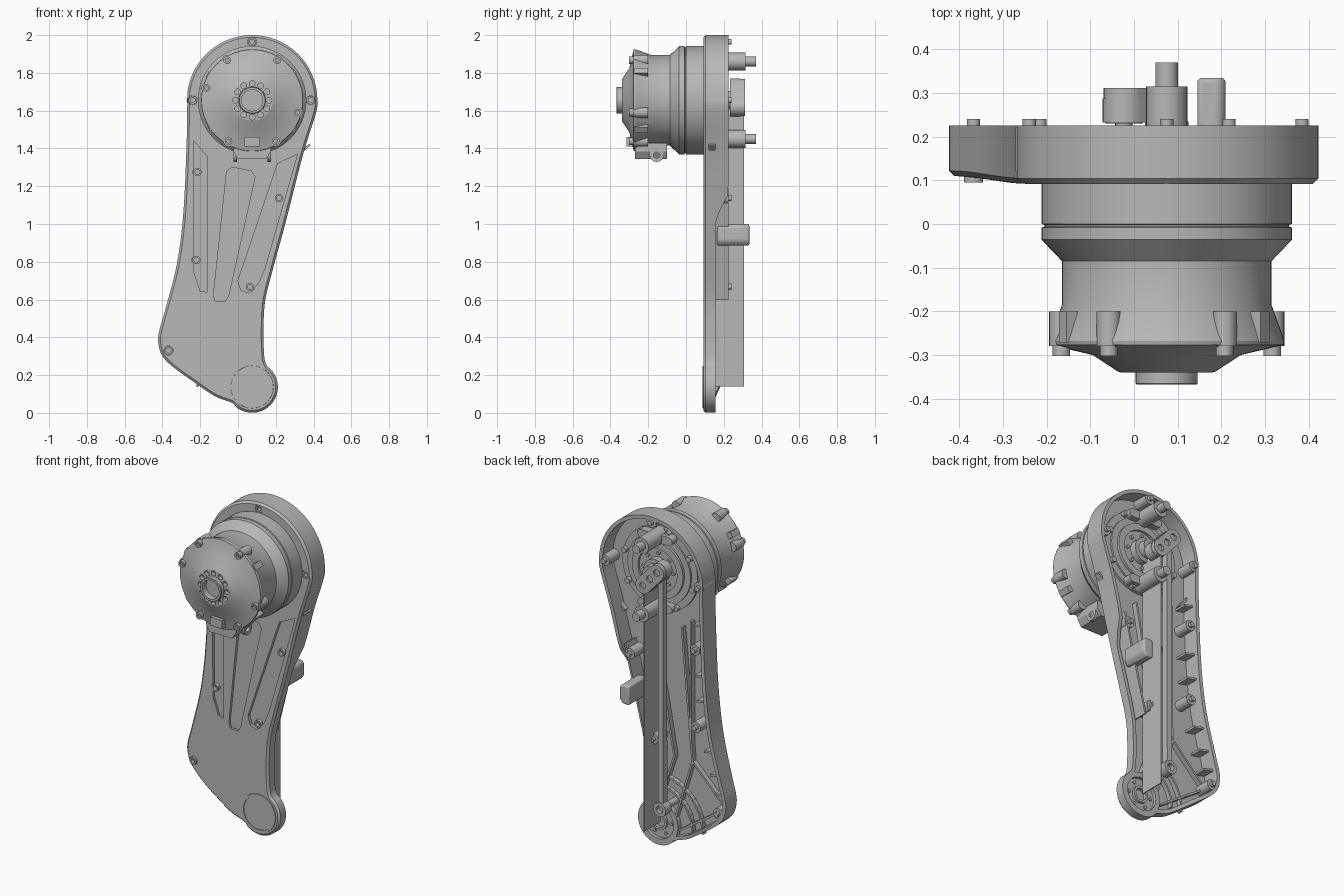
import bpy, bmesh
from math import sin, cos, radians, hypot, pi
from mathutils import Vector

cube = bpy.data.objects.get("Cube")
if cube:
    bpy.data.objects.remove(cube)

metal = bpy.data.materials.new("plain_grey")
metal.use_nodes = True
metal.diffuse_color = (0.48, 0.48, 0.48, 1)
metal.node_tree.nodes["Principled BSDF"].inputs["Base Color"].default_value = (0.48, 0.48, 0.48, 1)

HIP = (0.075, 1.655)
ANKLE = (0.075, 0.137)


def finish(name, bm):
    bmesh.ops.remove_doubles(bm, verts=bm.verts, dist=1e-5)
    bmesh.ops.recalc_face_normals(bm, faces=bm.faces)
    me = bpy.data.meshes.new(name)
    bm.to_mesh(me)
    bm.free()
    me.materials.append(metal)
    ob = bpy.data.objects.new(name, me)
    bpy.context.collection.objects.link(ob)
    return ob


def activate(ob):
    bpy.ops.object.select_all(action='DESELECT')
    ob.select_set(True)
    bpy.context.view_layer.objects.active = ob


def smooth(ob):
    activate(ob)
    bpy.ops.object.shade_smooth_by_angle(angle=radians(32))
    return ob


def add_lathe(bm, centre, profile, seg=48):
    """Revolve (radius, y) points around a front-to-back axis."""
    cx, cz = centre
    rings = []
    for r, y in profile:
        n = seg if r > 0 else 1
        rings.append([bm.verts.new((cx + r * cos(2 * pi * i / seg), y, cz + r * sin(2 * pi * i / seg)))
                      for i in range(n)])
    for a, b in zip(rings, rings[1:]):
        for i in range(seg):
            j = (i + 1) % seg
            vs = [a[i % len(a)], a[j % len(a)], b[j % len(b)], b[i % len(b)]]
            bm.faces.new(list(dict.fromkeys(vs)))


def add_rod(bm, centre, r, y0, y1, seg=20):
    add_lathe(bm, centre, [(0, y0), (r, y0), (r, y1), (0, y1)], seg)


def add_prism(bm, poly, y0, y1):
    a = [bm.verts.new((x, y0, z)) for x, z in poly]
    b = [bm.verts.new((x, y1, z)) for x, z in poly]
    bm.faces.new(a)
    bm.faces.new(b)
    for i in range(len(a)):
        j = (i + 1) % len(a)
        bm.faces.new((a[i], a[j], b[j], b[i]))


def add_bar(bm, p, q, width, y0, y1, rounded=False):
    d = (Vector(q) - Vector(p)).normalized() * width / 2
    n = Vector((-d.y, d.x))
    steps = 10 if rounded else 1
    poly = []
    for end, s in ((Vector(q), 1), (Vector(p), -1)):
        for i in range(steps + 1):
            t = -pi / 2 + pi * i / steps
            poly.append(end + s * (d * (cos(t) if rounded else 0) + n * sin(t)))
    add_prism(bm, poly, y0, y1)


def rods(name, centres, r, y0, y1, seg=20):
    bm = bmesh.new()
    for c in centres:
        add_rod(bm, c, r, y0, y1, seg)
    return smooth(finish(name, bm))


def lathe(name, centre, profile, seg=48):
    bm = bmesh.new()
    add_lathe(bm, centre, profile, seg)
    return smooth(finish(name, bm))


def cut(ob, bm):
    tool = finish("cutter", bm)
    tool.hide_render = True
    mod = ob.modifiers.new("cut", 'BOOLEAN')
    mod.operation, mod.solver, mod.object = 'DIFFERENCE', 'EXACT', tool
    activate(ob)
    bpy.ops.object.modifier_apply(modifier=mod.name)
    bpy.data.objects.remove(tool)
    return smooth(ob)


def around(centre, r, angles):
    return [(centre[0] + r * cos(radians(a)), centre[1] + r * sin(radians(a))) for a in angles]


def ramp(v, a, b):
    t = min(1, max(0, (v - a) / (b - a)))
    return t * t * (3 - 2 * t)


# Leg shell outline: hip arc, rear side, ankle arc, front side
points = around(HIP, 0.345, range(-10, 190, 13))
points += [(-.273, 1.4), (-.29, 1.05), (-.325, .78), (-.39, .53), (-.418, .43), (-.422, .37), (-.40, .30),
           (-.34, .24), (-.25, .175), (-.15, .105), (-.1, .078)]
points += around(ANKLE, 0.136, range(218, 402, 13))
points += [(.15, .255), (.138, .31), (.135, .45), (.145, .6), (.19, .78), (.25, 1.0), (.345, 1.37)]
points = [Vector(p) for p in points]
outline = []
for i, p1 in enumerate(points):
    p0, p2, p3 = points[i - 1], points[(i + 1) % len(points)], points[(i + 2) % len(points)]
    for k in range(5):
        t = k / 5
        outline.append(0.5 * (2 * p1 + (p2 - p0) * t + (2 * p0 - 5 * p1 + 4 * p2 - p3) * t * t
                              + (3 * p1 - p0 - 3 * p2 + p3) * t ** 3))


def inset(d):
    res = []
    for i, p in enumerate(outline):
        t = (outline[(i + 1) % len(outline)] - outline[i - 1]).normalized()
        res.append(p + Vector((-t.y, t.x)) * d)
    return res


def wall_back(x, z):
    if x > 0:
        return 0.155 + 0.071 * ramp(z, 1.0, 1.18)
    return 0.226 - 0.071 * ramp(x, -.36, -.08) * (z < 0.5)


def front(x, z):
    return 0.092 + 0.018 * ramp(-x, 0.25, 0.42)


bm = bmesh.new()
rings = []
for d, depth in ((0.012, front), (0, lambda x, z: front(x, z) + 0.012), (0, wall_back),
                 (0.022, wall_back), (0.022, lambda x, z: 0.125)):
    rings.append([bm.verts.new((q.x, depth(p.x, p.y), q.y)) for p, q in zip(outline, inset(d))])
for a, b in zip(rings, rings[1:]):
    for i in range(len(a)):
        j = (i + 1) % len(a)
        bm.faces.new((a[i], a[j], b[j], b[i]))
bm.faces.new(rings[0])
bm.faces.new(rings[-1])
shell = finish("leg_shell", bm)

# Recessed pockets and screw holes in the front of the shell
screws = [(.075, 1.965), (-.24, 1.655), (.385, 1.655), (-.215, 1.275), (-.22, .81), (.218, 1.137),
          (.063, .667), (-.368, .33)]
pockets = [[(-.235, 1.44), (-.165, 1.36), (-.165, .64), (-.2, .645), (-.235, .75)],
           [(-.06, 1.28), (-.03, 1.3), (.07, 1.28), (.09, 1.25), (-.05, .62), (-.07, .59), (-.12, .59), (-.13, .62)],
           [(.315, 1.37), (.21, 1.32), (.0, .7), (.015, .65), (.06, .635), (.11, .69), (.14, .76)]]
bm = bmesh.new()
for poly in pockets:
    add_prism(bm, poly, 0.05, 0.112)
cut(shell, bm)
bm = bmesh.new()
for c in screws:
    add_rod(bm, c, 0.024, 0.05, 0.118)
cut(shell, bm)
for c in screws:
    lathe("screw_sleeve", c, [(.013, .118), (.013, .095), (.022, .095), (.022, .118), (.013, .118)], 20)
rods("screw_boss", screws, 0.032, 0.12, 0.222)
rods("screw_tip", screws, 0.015, 0.22, 0.241)

# Inner ribs: short fins on the rear wall, long ribs and ankle arcs
bm = bmesh.new()
for z, x in ((1.42, -.26), (1.12, -.27), (.97, -.28), (.68, -.33), (.55, -.37), (.44, -.4)):
    add_bar(bm, (x, z), (x + 0.07, z - 0.015), 0.012, 0.12, 0.2)
for p, q in (((-.14, 1.4), (-.14, .62)), ((-.08, 1.35), (-.15, .56)), ((.11, 1.33), (-.03, .56)),
             ((-.15, .56), (-.38, .33)), ((-.03, .56), (.07, .27)), ((-.15, .56), (-.04, .2)),
             ((-.37, .33), (-.06, .12)), ((.3, 1.35), (.38, 1.42)), ((-.2, 1.42), (-.26, 1.5))):
    add_bar(bm, p, q, 0.012, 0.12, 0.155)
finish("inner_ribs", bm)
for r in (0.22, 0.29):
    arc = around(ANKLE, r, range(100, 181, 8))
    bm = bmesh.new()
    for p, q in zip(arc, arc[1:]):
        add_bar(bm, p, q, 0.012, 0.12, 0.15)
    finish("ankle_arc_rib", bm)

# Inset side plate with its clip
bm = bmesh.new()
add_bar(bm, (.25, 1.19), (.105, .6), 0.012, 0.12, 0.224)
finish("side_plate", bm)
bm = bmesh.new()
add_prism(bm, [(.145, .885), (.19, .885), (.21, .91), (.21, .985), (.195, 1.0), (.145, 1.0)], 0.165, 0.335)
clip = finish("side_clip", bm)
bev = clip.modifiers.new("round", 'BEVEL')
bev.width, bev.segments = 0.014, 3
smooth(clip)

# Ankle bearing
lathe("ankle_cap", ANKLE, [(0, .097), (.096, .097), (.098, .1), (.1, .1), (.1, .088), (.112, .088),
                           (.114, .1), (.13, .11), (.13, .155), (.1, .155), (.1, .135), (.05, .135),
                           (.05, .15), (.035, .15), (.035, .13), (0, .13)])
rods("ankle_bolt", around(ANKLE, .075, range(0, 360, 60)), .01, .13, .142, 12)

# Motor body
motor = lathe("motor_body", HIP, [(0, .14), (.25, .14), (.25, .12), (.287, .12), (.287, 0), (.28, -.002),
                                  (.28, -.006), (.287, -.008), (.287, -.036), (.24, -.085), (.24, -.185),
                                  (.27, -.268), (.268, -.277), (.17, -.3), (.112, -.338), (.105, -.34),
                                  (.071, -.34), (.071, -.365), (.068, -.368), (0, -.368)], 64)
bm = bmesh.new()
add_rod(bm, HIP, .056, -.4, -.33, 32)
for c in around(HIP, .089, range(0, 360, 30)):
    add_rod(bm, c, .015, -.4, -.315, 16)
cut(motor, bm)

# Rim screws in their lugs
rim = around(HIP, .25, (58, 122, 165, 240, 300, 345))
rods("rim_lug", rim, .028, -.279, -.2)
bm = bmesh.new()
for c in rim:
    add_lathe(bm, c, [(0, -.29), (.01, -.29), (.01, -.302), (.02, -.302), (.02, -.26), (0, -.26)], 16)
smooth(finish("rim_screw", bm))
bm = bmesh.new()
for c in around(HIP, 1, (150, 215, 325, 35)):
    d = Vector(c) - Vector(HIP)
    add_bar(bm, Vector(HIP) + d * .2, Vector(HIP) + d * .275, .035, -.272, -.2)
finish("rim_tab", bm)

# Cable connector under the motor
bm = bmesh.new()
add_prism(bm, [(-.025, 1.385), (.0, 1.345), (.15, 1.345), (.175, 1.385), (.175, 1.43), (-.025, 1.43)], -.27, -.1)
add_prism(bm, [(.035, 1.41), (.115, 1.41), (.115, 1.46), (.035, 1.46)], -.315, -.26)
finish("cable_connector", bm)
for side in (-1, 1):
    ear = lathe("connector_ear", (0, 0), [(.018, -.01), (.018, .01), (.038, .01), (.038, -.01), (.018, -.01)], 24)
    ear.rotation_euler = (0, 0, pi / 2)
    ear.location = (.075 + side * .09, -.155, 1.367)

# Inner motor face
lathe("inner_flange", HIP, [(0, .15), (.13, .15), (.13, .165), (.17, .165), (.17, .15), (.21, .15),
                            (.21, .13), (0, .13)])
lathe("output_hub", HIP, [(0, .14), (.075, .14), (.075, .19), (.05, .19), (.05, .235), (0, .235)], 32)
rods("flange_bolt", around(HIP, .235, range(15, 375, 45)), .017, .13, .165, 12)
rods("hub_bolt", around(HIP, .1, range(0, 360, 45)), .01, .14, .162, 12)

# Standoff posts above and below the hub
posts = [(.075, 1.86), (.075, 1.45)]
rods("post", posts, .047, .13, .315, 32)
rods("post_pin", posts, .026, .3, .37, 24)
bm = bmesh.new()
for x, z in posts:
    add_bar(bm, (x - .09, z), (x + .09, z), .05, .13, .19, True)
smooth(finish("post_foot", bm))

# Crank, push rod and drive strip
bm = bmesh.new()
add_bar(bm, (.07, 1.62), (-.022, 1.72), .1, .232, .288, True)
add_bar(bm, (.07, 1.62), (-.022, 1.72), .096, .288, .312, True)
crank = smooth(finish("crank", bm))
bm = bmesh.new()
for c in ((.07, 1.62), (.024, 1.67), (-.022, 1.72)):
    add_rod(bm, c, .02, .3, .4)
cut(crank, bm)
bm = bmesh.new()
add_bar(bm, (-.022, 1.7), (-.023, .32), .034, .235, .275)
finish("push_rod", bm)
lathe("push_rod_eye", (-.023, .285), [(.022, .23), (.022, .285), (.042, .285), (.042, .23), (.022, .23)], 28)
rods("push_rod_pin", [(-.023, .285)], .02, .12, .26)
bm = bmesh.new()
add_prism(bm, [(.062, .14), (.068, .14), (.068, 1.6), (.062, 1.6)], .155, .308)
finish("drive_strip", bm)
